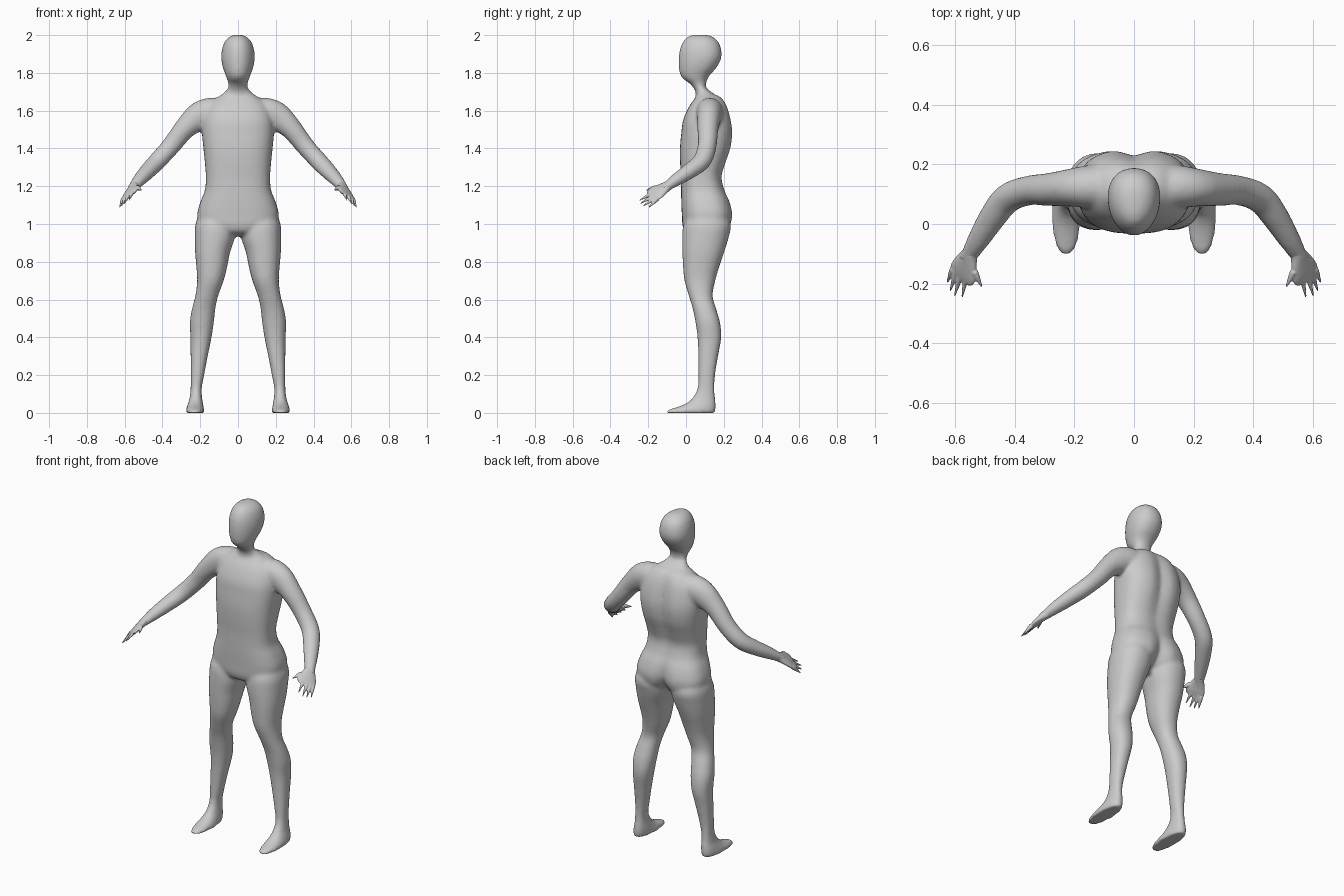
import bpy, bmesh
from math import sin, cos, pi, exp
from mathutils import Vector


def smooth_rows(rows, n=4):
    # Catmull-Rom interpolation between the control sections
    out = []
    for i in range(len(rows) - 1):
        quad = rows[max(i - 1, 0)], rows[i], rows[i + 1], rows[min(i + 2, len(rows) - 1)]
        for k in range(n):
            t = k / n
            out.append([0.5 * (2 * b + (c - a) * t + (2 * a - 5 * b + 4 * c - d) * t * t
                               + (3 * b - a - 3 * c + d) * t ** 3) for a, b, c, d in zip(*quad)])
    return out + [list(rows[-1])]


def skin(bm, rings):
    # closed tube through the rings
    vs = [[bm.verts.new(p) for p in r] for r in rings]
    n = len(vs[0])
    for a, b in zip(vs, vs[1:]):
        for i in range(n):
            bm.faces.new((a[i], a[(i + 1) % n], b[(i + 1) % n], b[i]))
    bm.faces.new(vs[0])
    bm.faces.new(vs[-1][::-1])


def unit_ring(power, n=48):
    for i in range(n):
        c, s = cos(2 * pi * i / n), sin(2 * pi * i / n)
        yield (abs(c) ** (2 / power) * (1 if c > 0 else -1),
               abs(s) ** (2 / power) * (1 if s > 0 else -1))


def stack(bm, rows, power=2.2, taper=0.0, side=1):
    # horizontal sections: z, x0, x1, y0, y1, back groove
    rings = []
    for z, x0, x1, y0, y1, g in smooth_rows(rows):
        ring = []
        for c, s in unit_ring(power):
            x = (x0 + x1) / 2 + (x1 - x0) / 2 * c * (1 + taper * s)
            y = (y0 + y1) / 2 + (y1 - y0) / 2 * s
            if s > 0:
                y -= g * exp(-(x / 0.04) ** 2)
            ring.append((x * side, y, z))
        rings.append(ring)
    skin(bm, rings)


def sweep(bm, rows, across, side=1, n=4):
    # sections along a path: x, y, z, radius across, radius through
    rows = smooth_rows(rows, n)
    pts = [Vector(r[:3]) for r in rows]
    rings = []
    for i, r in enumerate(rows):
        t = (pts[min(i + 1, len(pts) - 1)] - pts[max(i - 1, 0)]).normalized()
        u = (across - t * across.dot(t)).normalized()
        v = t.cross(u)
        ring = [pts[i] + u * (c * r[3]) + v * (s * r[4]) for c, s in unit_ring(2, 24)]
        rings.append([(p.x * side, p.y, p.z) for p in ring])
    skin(bm, rings)


def finish(bm, name, voxel, repeat, mirror=False):
    bmesh.ops.recalc_face_normals(bm, faces=bm.faces)
    me = bpy.data.meshes.new(name)
    bm.to_mesh(me)
    bm.free()
    ob = bpy.data.objects.new(name, me)
    bpy.context.collection.objects.link(ob)
    m = ob.modifiers.new("fuse", 'REMESH')
    m.mode = 'VOXEL'
    m.voxel_size = voxel
    m.use_smooth_shade = True
    m = ob.modifiers.new("soften", 'SMOOTH')
    m.factor = 0.5
    m.iterations = repeat
    if mirror:
        m = ob.modifiers.new("mirror", 'MIRROR')
        m.use_mirror_merge = False
    return ob


# head and neck: z, half width, front, back
head = [(2.002, .012, .05, .10), (1.994, .04, .015, .135), (1.97, .067, -.012, .167),
        (1.93, .083, -.031, .185), (1.88, .088, -.038, .187), (1.83, .080, -.038, .163),
        (1.79, .066, -.031, .128), (1.765, .057, -.012, .112), (1.745, .051, .018, .107),
        (1.72, .053, .040, .108), (1.695, .075, .052, .14), (1.66, .11, .05, .18)]

# torso: z, half width, front, back, spine groove
torso = [(1.69, .07, .06, .14, 0), (1.67, .11, .05, .19, .008), (1.62, .16, .015, .222, .014),
         (1.55, .185, -.015, .242, .02), (1.48, .19, -.025, .25, .022), (1.40, .183, -.032, .240, .02),
         (1.32, .175, -.031, .212, .014), (1.25, .170, -.027, .192, .008), (1.18, .175, -.026, .206, .008),
         (1.12, .198, -.025, .234, .015), (1.05, .216, -.022, .250, .03), (.99, .20, -.018, .236, .05),
         (.955, .13, .0, .19, .04), (.935, .06, .05, .14, 0)]

# leg and foot: z, inner x, outer x, front, back
leg = [(1.08, .03, .195, .03, .2), (1.0, .012, .225, -.012, .237), (.93, .016, .229, -.02, .226),
       (.85, .042, .227, -.019, .202), (.78, .056, .221, -.016, .178), (.70, .076, .216, -.008, .155),
       (.62, .105, .226, .015, .141), (.55, .120, .244, .036, .160), (.48, .128, .255, .050, .180),
       (.40, .140, .252, .061, .187), (.30, .160, .251, .065, .170), (.20, .179, .251, .065, .154),
       (.13, .192, .251, .061, .151), (.08, .190, .256, .035, .154), (.05, .185, .265, 0, .157),
       (.03, .182, .271, -.05, .158), (.015, .179, .276, -.095, .156), (-.001, .180, .274, -.107, .153)]

# arm: x, y, z, radii
arm = [(.08, .125, 1.595, .07, .07), (.15, .125, 1.588, .080, .072), (.21, .122, 1.565, .077, .064),
       (.28, .116, 1.507, .058, .056), (.355, .112, 1.413, .050, .050), (.425, .085, 1.335, .047, .050),
       (.475, .022, 1.283, .042, .046), (.52, -.05, 1.235, .034, .038), (.55, -.10, 1.20, .025, .030),
       (.562, -.125, 1.187, .020, .028)]

body = bmesh.new()
stack(body, [(z, -w, w, a, b, 0) for z, w, a, b in head], 2.1, 0.12)
stack(body, [(z, -w, w, a, b, g) for z, w, a, b, g in torso], 2.6)
for s in (1, -1):
    stack(body, [r + (0,) for r in leg], 2.2, side=s)
    sweep(body, arm, Vector((0, 0, 1)), side=s)
finish(body, "body", 0.009, 10)

# hand: flat palm with short pointed fingers
spread = Vector((.11, .015, -.09)).normalized()
palm = [(.542, -.085, 1.208, .027, .025), (.55, -.10, 1.20, .029, .024), (.562, -.13, 1.182, .044, .019),
        (.572, -.16, 1.163, .055, .015), (.579, -.18, 1.15, .050, .010), (.582, -.19, 1.144, .036, .005)]
fingers = [(-.045, .510, -.212, 1.178), (-.014, .577, -.247, 1.125), (.010, .602, -.243, 1.108),
           (.030, .617, -.225, 1.096), (.047, .627, -.197, 1.088)]
hand = bmesh.new()
sweep(hand, palm, spread)
for offset, *tip in fingers:
    base = Vector((.570, -.155, 1.166)) + spread * offset
    tip = Vector(tip)
    sweep(hand, [(*base.lerp(tip, t), r, r * .9) for t, r in
                 ((0, .013), (.35, .011), (.7, .0065), (1, .003))], Vector((0, 0, 1)))
finish(hand, "hand", 0.0035, 4, mirror=True)
